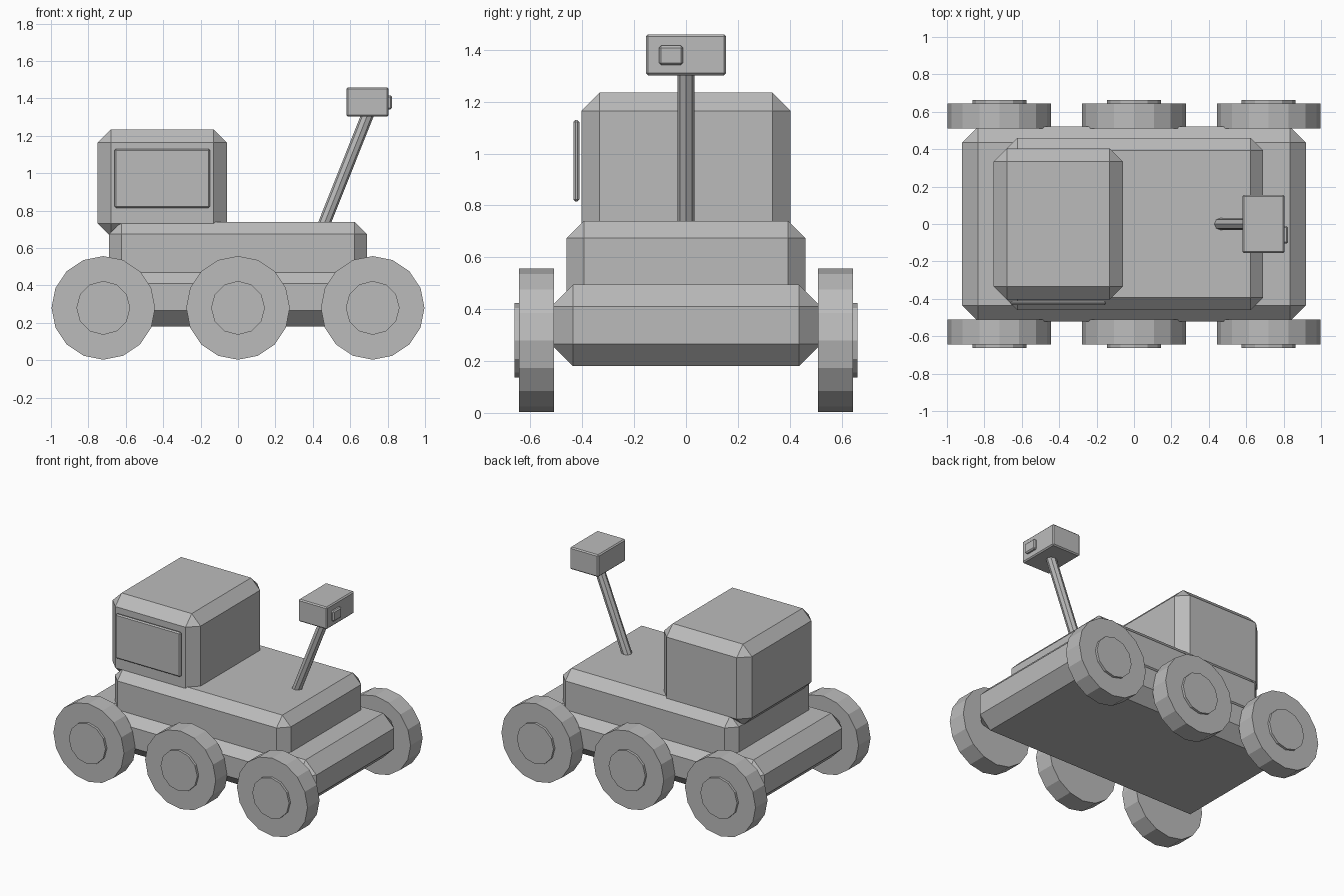
import bpy
import bmesh
from mathutils import Matrix, Vector

cube = bpy.data.objects.get("Cube")
if cube:
    bpy.data.objects.remove(cube, do_unlink=True)

# Single plain grey for the whole vehicle
GREY = (0.5, 0.5, 0.5, 1.0)
grey = bpy.data.materials.new("plain grey")
grey.use_nodes = True
grey.diffuse_color = GREY
grey.node_tree.nodes["Principled BSDF"].inputs["Base Color"].default_value = GREY


def add_object(name, bm):
    mesh = bpy.data.meshes.new(name)
    bm.to_mesh(mesh)
    bm.free()
    mesh.materials.append(grey)
    obj = bpy.data.objects.new(name, mesh)
    bpy.context.collection.objects.link(obj)
    return obj


def chamfered_box(name, low, high, chamfer):
    """Box between two corners with a one-segment bevel on every edge."""
    low, high = Vector(low), Vector(high)
    bm = bmesh.new()
    bmesh.ops.create_cube(bm, size=1, matrix=Matrix.Diagonal((high - low).to_4d()))
    obj = add_object(name, bm)
    obj.location = (low + high) / 2
    bevel = obj.modifiers.new("chamfer", "BEVEL")
    bevel.width = chamfer
    bevel.segments = 1
    bevel.limit_method = "NONE"
    return obj


def rod(name, start, end, radius, sides):
    """Flat-sided cylinder running from start to end."""
    start, end = Vector(start), Vector(end)
    axis = end - start
    bm = bmesh.new()
    bmesh.ops.create_cone(bm, cap_ends=True, segments=sides, radius1=radius,
                          radius2=radius, depth=axis.length)
    obj = add_object(name, bm)
    obj.location = (start + end) / 2
    obj.rotation_euler = axis.to_track_quat("Z", "Y").to_euler()
    return obj


# Hull: wide chassis, upper body and rear cabin
chamfered_box("chassis", (-0.92, -0.52, 0.18), (0.92, 0.52, 0.495), 0.085)
chamfered_box("upper_body", (-0.69, -0.46, 0.40), (0.69, 0.46, 0.74), 0.066)
chamfered_box("cabin", (-0.75, -0.403, 0.66), (-0.06, 0.403, 1.235), 0.07)
chamfered_box("side_panel", (-0.66, -0.434, 0.815), (-0.15, -0.411, 1.13), 0.008)

# Sensor mast
rod("mast", (0.459, 0, 0.725), (0.70, 0, 1.33), 0.033, 8)
chamfered_box("mast_head", (0.58, -0.155, 1.302), (0.805, 0.155, 1.459), 0.008)
chamfered_box("mast_lens", (0.79, -0.104, 1.342), (0.824, -0.012, 1.416), 0.008)

# Six wheels with raised hubs
for side, y in (("right", -1), ("left", 1)):
    for place, x in (("rear", -0.72), ("middle", 0), ("front", 0.72)):
        rod(f"{place}_{side}_wheel", (x, y * 0.51, 0.28), (x, y * 0.645, 0.28), 0.277, 16)
        rod(f"{place}_{side}_hub", (x, y * 0.60, 0.28), (x, y * 0.662, 0.28), 0.144, 12)
